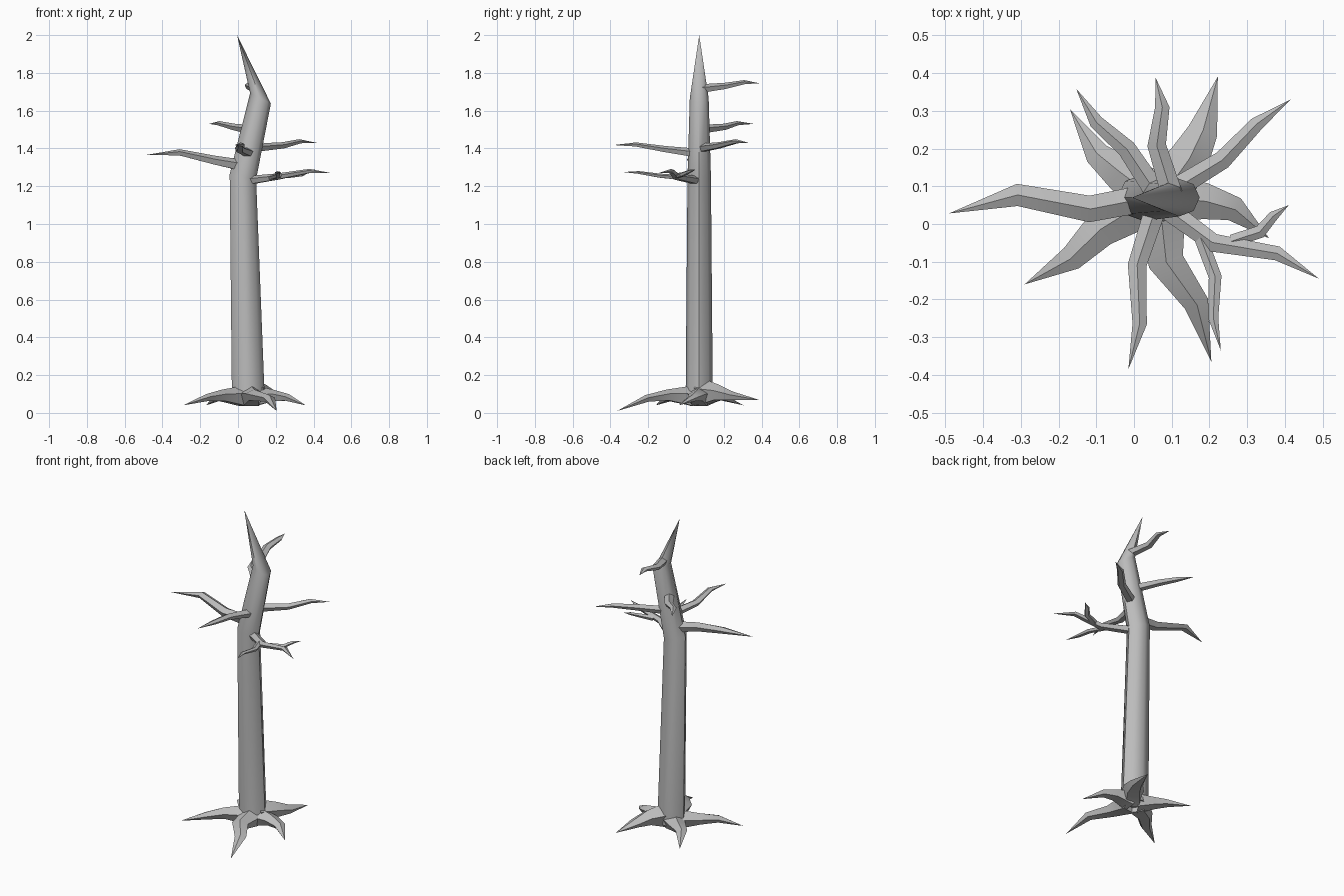
import bpy, bmesh, math
from mathutils import Vector

if "Cube" in bpy.data.objects:
    bpy.data.objects.remove(bpy.data.objects["Cube"])

GREY = (0.5, 0.5, 0.5, 1)
bark = bpy.data.materials.new("grey bark")
bark.use_nodes = True
bark.diffuse_color = GREY
bark.node_tree.nodes["Principled BSDF"].inputs["Base Color"].default_value = GREY


def loft(name, rings, tip, angle):
    """Skin a list of rings, cap the start and close the end on a point."""
    bm = bmesh.new()
    loops = [[bm.verts.new(p) for p in ring] for ring in rings]
    n = len(loops[0])
    bm.faces.new(loops[0])
    for a, b in zip(loops, loops[1:]):
        for i in range(n):
            j = (i + 1) % n
            bm.faces.new((a[i], a[j], b[j], b[i]))
    end = bm.verts.new(tip)
    for i in range(n):
        bm.faces.new((loops[-1][i], loops[-1][(i + 1) % n], end))
    bmesh.ops.recalc_face_normals(bm, faces=bm.faces)
    mesh = bpy.data.meshes.new(name)
    bm.to_mesh(mesh)
    bm.free()
    mesh.materials.append(bark)
    obj = bpy.data.objects.new(name, mesh)
    bpy.context.collection.objects.link(obj)
    bpy.ops.object.select_all(action="DESELECT")
    obj.select_set(True)
    bpy.context.view_layer.objects.active = obj
    bpy.ops.object.shade_smooth_by_angle(angle=math.radians(angle))


def limb(name, path, sizes, sides=5):
    """Tapered crooked limb; sizes are (half width, half height) per ring."""
    pts = [Vector(p) for p in path]
    rings = []
    for k, (w, h) in enumerate(sizes):
        along = pts[k + 1] - pts[max(k - 1, 0)]
        side = Vector((along.y, -along.x, 0)).normalized()
        up = side.cross(along).normalized()
        ring = []
        for i in range(sides):
            t = math.tau * i / sides + math.pi / 2
            ring.append(pts[k] + side * w * math.cos(t) + up * h * math.sin(t))
        rings.append(ring)
    loft(name, rings, pts[-1], 35)


# Trunk: tilted rings (x, y, z, radius x, radius y, tilt) ending in a bent spike
trunk = [(0.055, 0.07, 0.065, 0.087, 0.072, 0),
         (0.026, 0.07, 1.25, 0.07, 0.062, -0.2),
         (0.119, 0.07, 1.665, 0.055, 0.05, -0.5)]
rings = []
for x, y, z, rx, ry, tilt in trunk:
    ring = []
    for i in range(8):
        c, s = math.cos(math.tau * i / 8), math.sin(math.tau * i / 8)
        ring.append((x + rx * c, y + ry * s, z + rx * c * tilt))
    rings.append(ring)
loft("trunk", rings, (-0.005, 0.07, 2.0), 50)

# Branches: three rings and a pointed end
THICK = [(0.038, 0.034), (0.037, 0.026), (0.031, 0.018)]
THIN = [(0.03, 0.025), (0.026, 0.018), (0.02, 0.012)]
TWIG = [(0.018, 0.015), (0.018, 0.012), (0.014, 0.008)]
limb("left_branch_large", [(0.04, 0.07, 1.305), (-0.12, 0.04, 1.335),
                           (-0.31, 0.077, 1.378), (-0.49, 0.028, 1.365)], THICK)
limb("front_branch", [(0.06, 0.05, 1.375), (0.008, -0.11, 1.395),
                      (0.015, -0.265, 1.42), (-0.015, -0.385, 1.418)], THIN)
limb("right_branch_low", [(0.06, 0.06, 1.23), (0.21, -0.05, 1.25),
                          (0.38, -0.078, 1.28), (0.49, -0.145, 1.27)], THIN)
limb("right_branch_back", [(0.07, 0.07, 1.4), (0.235, 0.17, 1.415),
                           (0.325, 0.265, 1.437), (0.415, 0.33, 1.43)], THIN)
limb("back_branch_high", [(0.1, 0.08, 1.715), (0.06, 0.21, 1.73),
                          (0.075, 0.31, 1.75), (0.057, 0.388, 1.745)], THIN)
limb("back_branch_middle", [(0.06, 0.08, 1.5), (-0.02, 0.2, 1.513),
                            (-0.1, 0.27, 1.533), (-0.153, 0.358, 1.53)], THIN)
limb("front_twig", [(0.17, -0.02, 1.245), (0.215, -0.14, 1.255),
                    (0.21, -0.25, 1.272), (0.23, -0.335, 1.275)], TWIG)
limb("back_twig", [(0.26, -0.045, 1.255), (0.335, -0.02, 1.262),
                   (0.37, 0.022, 1.28), (0.41, 0.05, 1.288)], TWIG)

# Roots: wide where they leave the trunk, drooping to a point
ROOT = [(0.07, 0.06), (0.05, 0.032), (0.035, 0.02)]
WIDE = [(0.07, 0.08), (0.058, 0.045), (0.042, 0.025)]
limb("back_left_root", [(0.04, 0.08, 0.085), (-0.04, 0.14, 0.085),
                        (-0.097, 0.185, 0.085), (-0.17, 0.305, 0.04)], ROOT)
limb("front_left_root", [(0.03, 0.06, 0.085), (-0.09, -0.015, 0.09),
                         (-0.165, -0.09, 0.08), (-0.29, -0.16, 0.04)], ROOT)
limb("front_root", [(0.07, 0.04, 0.085), (0.085, -0.1, 0.092),
                    (0.165, -0.21, 0.075), (0.205, -0.365, 0.01)], ROOT)
limb("right_root", [(0.09, 0.07, 0.085), (0.19, 0.06, 0.09),
                    (0.265, 0.04, 0.08), (0.358, -0.038, 0.04)], ROOT)
limb("back_right_root", [(0.08, 0.08, 0.105), (0.145, 0.17, 0.105),
                         (0.182, 0.245, 0.088), (0.222, 0.39, 0.068)], WIDE)
